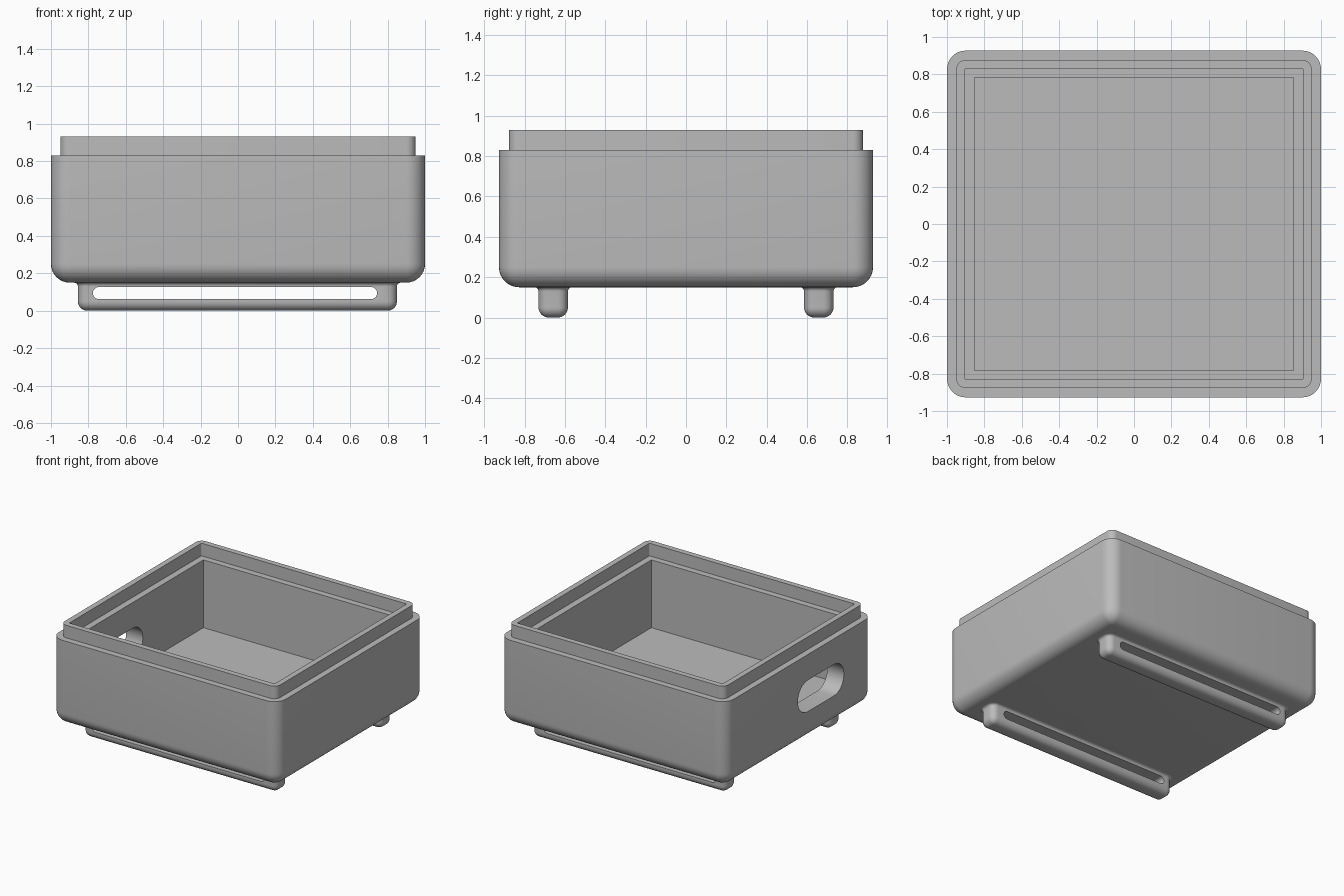
import bpy, bmesh, math
from math import sin, cos, pi

if "Cube" in bpy.data.objects:
    bpy.data.objects.remove(bpy.data.objects["Cube"], do_unlink=True)

GREY = (0.5, 0.5, 0.5, 1)
mat = bpy.data.materials.new("plain grey")
mat.use_nodes = True
mat.diffuse_color = GREY
mat.node_tree.nodes["Principled BSDF"].inputs["Base Color"].default_value = GREY


def rounded_ring(hx, hy, r, z, n=8):
    """Points of a rounded rectangle at height z."""
    pts = []
    for q, (sx, sy) in enumerate([(1, 1), (-1, 1), (-1, -1), (1, -1)]):
        for i in range(n + 1):
            a = (q + i / n) * pi / 2
            pts.append((sx * (hx - r) + r * cos(a), sy * (hy - r) + r * sin(a), z))
    return pts


def loft(name, rings, location=(0, 0, 0)):
    """Closed solid skinned through a list of (hx, hy, r, z) rings."""
    bm = bmesh.new()
    loops = [[bm.verts.new(p) for p in rounded_ring(*ring)] for ring in rings]
    for a, b in zip(loops, loops[1:]):
        for i in range(len(a)):
            j = (i + 1) % len(a)
            bm.faces.new((a[i], a[j], b[j], b[i]))
    bm.faces.new(loops[0][::-1])
    bm.faces.new(loops[-1])
    bmesh.ops.remove_doubles(bm, verts=bm.verts[:], dist=1e-5)
    bmesh.ops.recalc_face_normals(bm, faces=bm.faces[:])
    mesh = bpy.data.meshes.new(name)
    bm.to_mesh(mesh)
    bm.free()
    mesh.materials.append(mat)
    obj = bpy.data.objects.new(name, mesh)
    obj.location = location
    bpy.context.collection.objects.link(obj)
    return obj


def cut_slot(obj, half_length, half_height, depth, location, rotation):
    """Cut a round-ended slot through obj."""
    cutter = loft(obj.name + "_cutter",
                  [(half_length, half_height, half_height, z) for z in (-depth, depth)], location)
    cutter.rotation_euler = rotation
    cutter.hide_render = True
    bpy.context.view_layer.update()
    mod = obj.modifiers.new("slot", "BOOLEAN")
    mod.object = cutter
    mod.solver = "EXACT"
    bpy.ops.object.select_all(action="DESELECT")
    obj.select_set(True)
    bpy.context.view_layer.objects.active = obj
    bpy.ops.object.modifier_apply(modifier=mod.name)
    bpy.data.objects.remove(cutter, do_unlink=True)
    bpy.ops.object.shade_smooth_by_angle(angle=math.radians(35))


# Case: rounded underside, outer wall, stepped rim, inner ledge, cavity floor
BASE, LEDGE, TOP, FLOOR = 0.15, 0.83, 0.93, 0.29
R = 0.1
rings = []
for k in range(9):
    a = k / 8 * pi / 2
    inset = R * (1 - sin(a))
    rings.append((1 - inset, 0.927 - inset, max(R - inset, 0), BASE + R * (1 - cos(a))))
rings += [(1, 0.927, R, LEDGE), (0.95, 0.877, 0.05, LEDGE), (0.95, 0.877, 0.05, TOP),
          (0.905, 0.832, 0.008, TOP), (0.905, 0.832, 0.008, LEDGE),
          (0.853, 0.782, 0, LEDGE), (0.853, 0.782, 0, FLOOR)]
case = loft("case", rings)

# Round-ended opening in the side wall
cut_slot(case, 0.29, 0.125, 0.15, (-0.95, -0.27, 0.5), (pi / 2, 0, pi / 2))

# Skid feet: rounded bars with a flared joint and a long slot
E, F = 0.05, 0.02
HX, HY = 0.853, 0.073
foot = []
for k in range(7):
    a = k / 6 * pi / 2
    inset = E * (1 - sin(a))
    foot.append((HX - inset, HY - inset, E - inset, E * (1 - cos(a))))
for k in range(5):
    a = k / 4 * pi / 2
    out = F * (1 - cos(a))
    foot.append((HX + out, HY + out, E + out, BASE - F + F * sin(a)))
foot.append((HX, HY, E, BASE + 0.03))
for name, y in (("front_foot", -0.658), ("back_foot", 0.658)):
    obj = loft(name, foot, (-0.003, y, 0))
    cut_slot(obj, 0.76, 0.032, 0.2, (-0.016, y, 0.094), (pi / 2, 0, 0))
